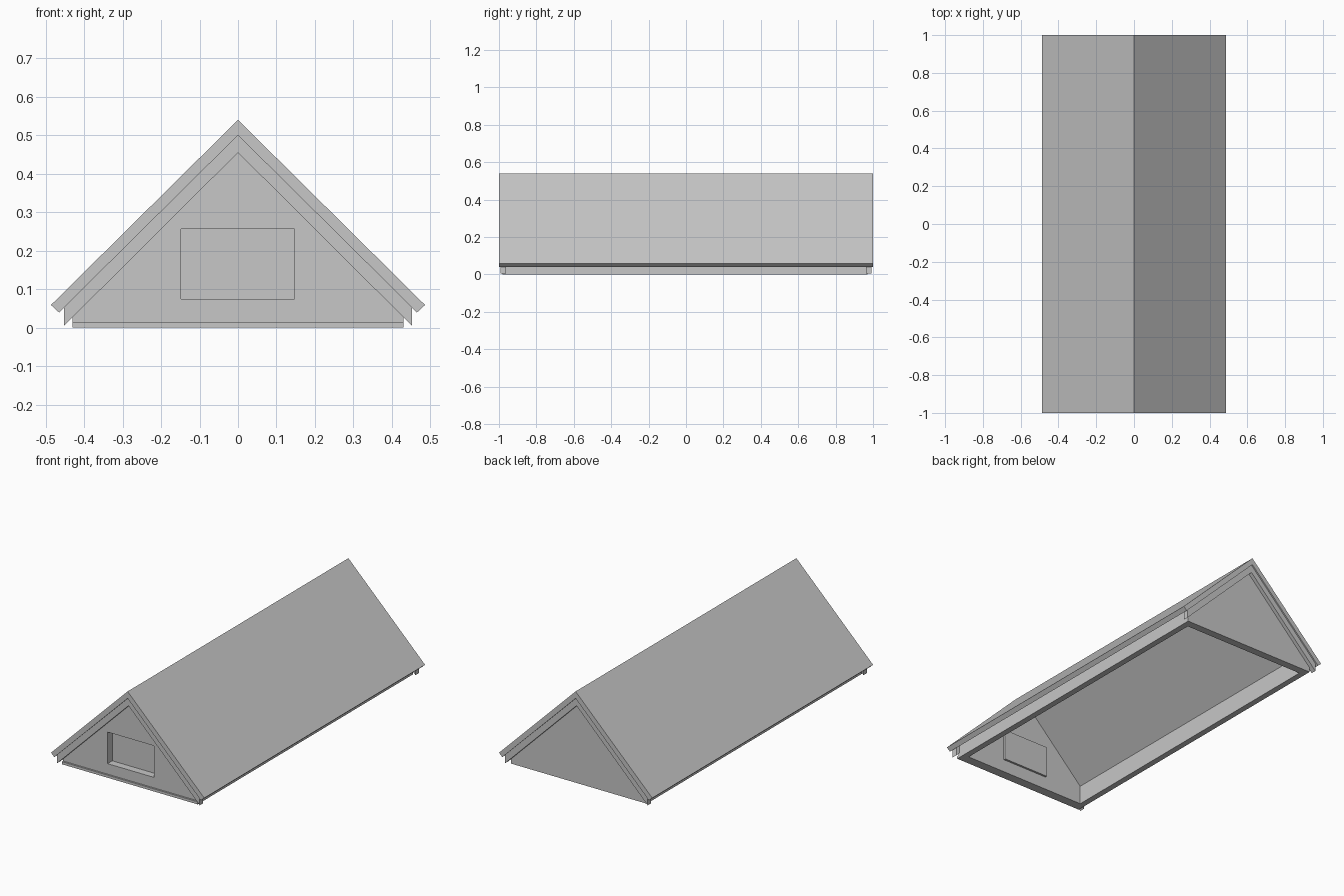
import bpy
import bmesh

cube = bpy.data.objects.get("Cube")
if cube:
    bpy.data.objects.remove(cube, do_unlink=True)

grey = bpy.data.materials.new("plain grey")
grey.use_nodes = True
COLOR = (0.57, 0.57, 0.57, 1.0)
grey.diffuse_color = COLOR
grey.node_tree.nodes["Principled BSDF"].inputs["Base Color"].default_value = COLOR


def prism(name, profile, y0, y1):
    """Extrude an (x, z) outline from y0 to y1."""
    bm = bmesh.new()
    face = bm.faces.new([bm.verts.new((x, y0, z)) for x, z in profile])
    ext = bmesh.ops.extrude_face_region(bm, geom=[face])
    moved = [v for v in ext["geom"] if isinstance(v, bmesh.types.BMVert)]
    bmesh.ops.translate(bm, verts=moved, vec=(0, y1 - y0, 0))
    bmesh.ops.recalc_face_normals(bm, faces=bm.faces)
    mesh = bpy.data.meshes.new(name)
    bm.to_mesh(mesh)
    bm.free()
    mesh.materials.append(grey)
    obj = bpy.data.objects.new(name, mesh)
    bpy.context.collection.objects.link(obj)
    return obj


def rect(x0, x1, z0, z1):
    return [(x0, z0), (x1, z0), (x1, z1), (x0, z1)]


def chevron(half):
    """Mirror a half outline that starts and ends on the centre line."""
    return half + [(-x, z) for x, z in reversed(half) if x > 0]


SLOPE = 0.99
UNDER = 0.50          # ridge height of the roof underside
WALL = 0.43           # half width of the walls


def under(x):
    return UNDER - SLOPE * x


# Roof: one folded slab with square-cut eaves
prism("roof", chevron([(0, 0.54), (0.486, 0.059), (0.465, under(0.465)), (0, UNDER)]),
      -1, 1)

# Gable trim boards and gable walls at both ends
barge = chevron([(0, UNDER), (0.452, under(0.452)), (0.452, 0.005), (0, 0.455)])
gable = chevron([(0, UNDER), (WALL, under(WALL)), (WALL, 0)])
for name, s in (("front", -1), ("back", 1)):
    prism(name + "_gable_trim", barge, s * 0.992, s * 0.962)
    wall = prism(name + "_gable_wall", gable, s * 0.97, s * 0.925)
    if name == "front":
        front_wall = wall

# Low side walls that carry the roof
for name, s in (("left", 1), ("right", -1)):
    inner = WALL - 0.035
    prism(name + "_side_wall",
          [(s * inner, 0), (s * WALL, 0), (s * WALL, under(WALL)), (s * inner, under(inner))],
          -0.925, 0.925)

# Sill strip along the foot of the front gable
prism("front_sill", rect(-WALL, WALL, 0, 0.015), -0.98, -0.97)

# Window opening in the front gable, closed by a panel at the back
window = rect(-0.148, 0.147, 0.075, 0.256)
cutter = prism("window_cutter", window, -1.1, -0.8)
cutter.hide_render = True
cutter.hide_viewport = True
cut = front_wall.modifiers.new("window opening", "BOOLEAN")
cut.operation = "DIFFERENCE"
cut.solver = "EXACT"
cut.object = cutter
prism("window_panel", window, -0.927, -0.913)
